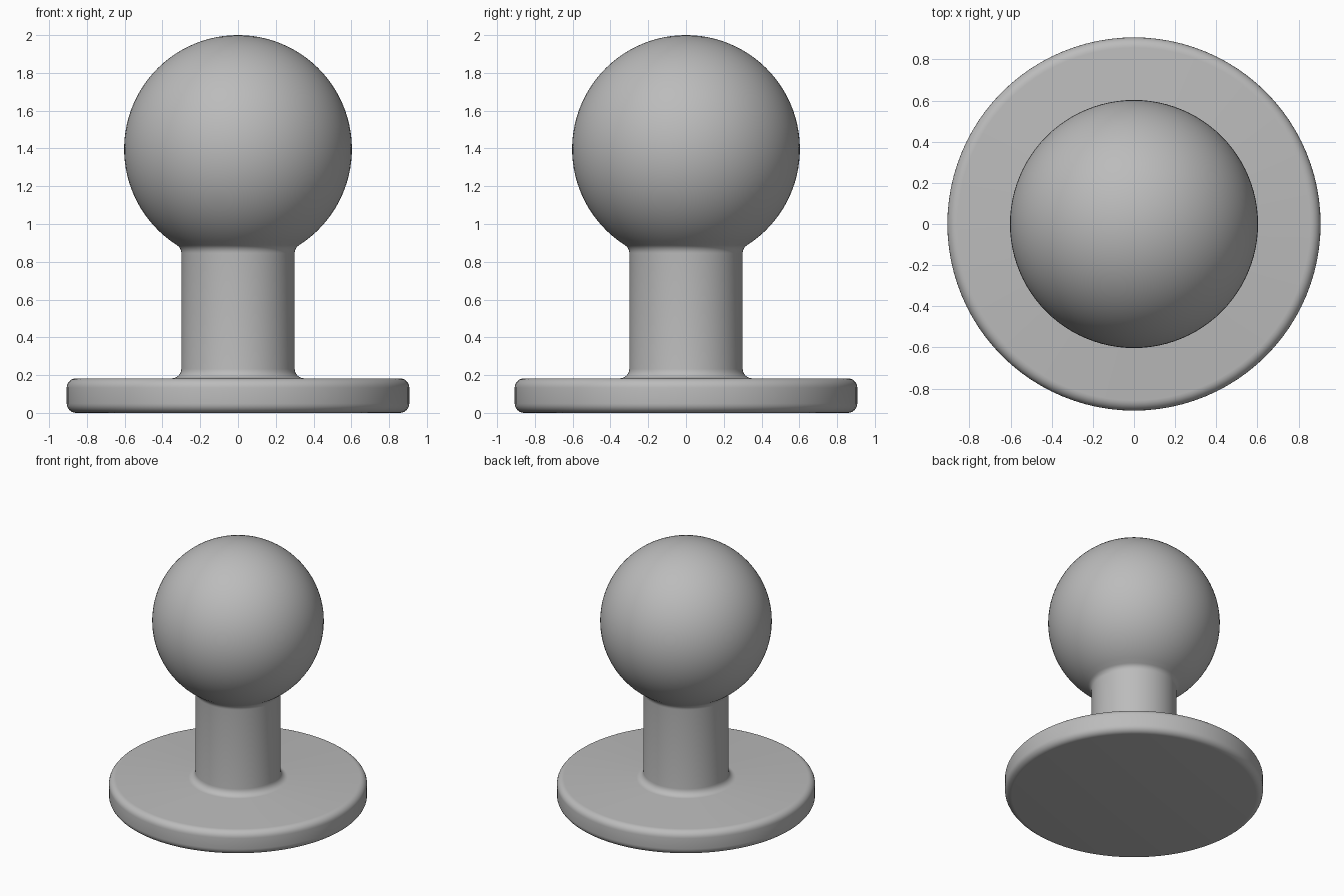
import bpy
import bmesh
from math import sin, cos, pi, sqrt, asin, radians

if "Cube" in bpy.data.objects:
    bpy.data.objects.remove(bpy.data.objects["Cube"], do_unlink=True)

BASE_R, BASE_H, EDGE = 0.907, 0.183, 0.05
NECK_R, FILLET = 0.3, 0.05
BALL_R = 0.603
BALL_Z = 2 - BALL_R
SEGMENTS = 96


def arc(r, z, radius, start, end, steps):
    """Points on an arc in the (radius, height) half plane."""
    angles = [start + (end - start) * i / steps for i in range(steps + 1)]
    return [(r + radius * cos(a), z + radius * sin(a)) for a in angles]


# Half outline from the underside centre to the top of the ball
lean = asin((NECK_R + FILLET) / (BALL_R + FILLET))
fillet_z = BALL_Z - sqrt((BALL_R + FILLET) ** 2 - (NECK_R + FILLET) ** 2)
profile = [(0, 0)]
profile += arc(BASE_R - EDGE, EDGE, EDGE, -pi / 2, 0, 6)
profile += arc(BASE_R - EDGE, BASE_H - EDGE, EDGE, 0, pi / 2, 6)
profile += arc(NECK_R + FILLET, BASE_H + FILLET, FILLET, -pi / 2, -pi, 6)
profile += arc(NECK_R + FILLET, fillet_z, FILLET, pi, pi / 2 + lean, 6)
profile += arc(0, BALL_Z, BALL_R, lean - pi / 2, pi / 2, 40)[1:-1]
profile += [(0, 2)]

# Spin the outline into one solid
bm = bmesh.new()
verts = [bm.verts.new((r, 0, z)) for r, z in profile]
edges = [bm.edges.new(pair) for pair in zip(verts, verts[1:])]
bmesh.ops.spin(bm, geom=verts + edges, cent=(0, 0, 0), axis=(0, 0, 1),
               angle=2 * pi, steps=SEGMENTS, use_merge=True)
bmesh.ops.remove_doubles(bm, verts=bm.verts, dist=0.0001)
bmesh.ops.recalc_face_normals(bm, faces=bm.faces)
mesh = bpy.data.meshes.new("ball_mount")
bm.to_mesh(mesh)
bm.free()
mount = bpy.data.objects.new("ball_mount", mesh)
bpy.context.collection.objects.link(mount)

# Plain grey finish
grey = bpy.data.materials.new("grey")
grey.use_nodes = True
colour = (0.5, 0.5, 0.5, 1)
grey.diffuse_color = colour
grey.node_tree.nodes["Principled BSDF"].inputs["Base Color"].default_value = colour
mesh.materials.append(grey)

# Smooth shading
bpy.ops.object.select_all(action="DESELECT")
mount.select_set(True)
bpy.context.view_layer.objects.active = mount
bpy.ops.object.shade_smooth_by_angle(angle=radians(30))
